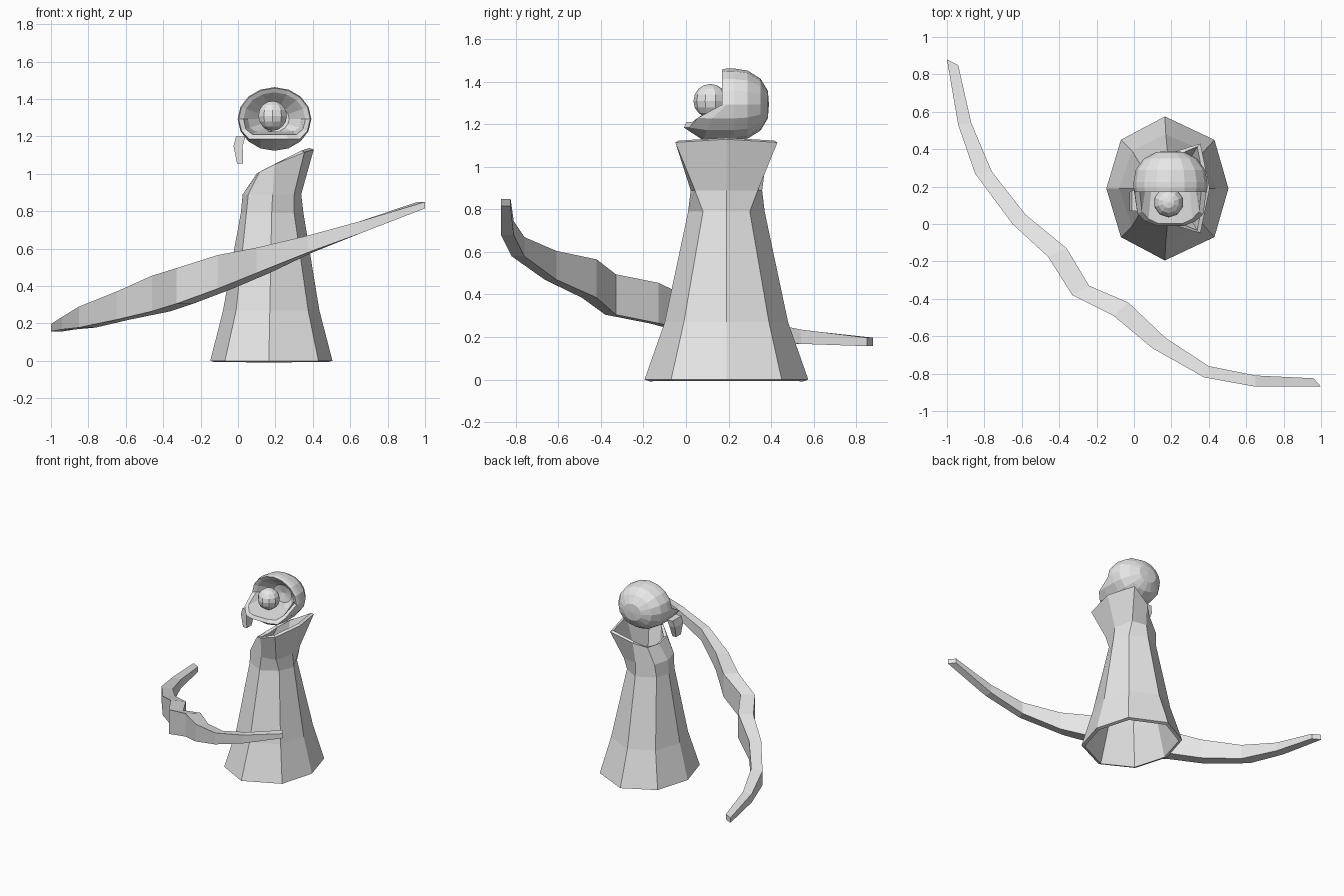
import bpy, bmesh, math

if "Cube" in bpy.data.objects:
    bpy.data.objects.remove(bpy.data.objects["Cube"])

grey = bpy.data.materials.new("plain grey")
grey.diffuse_color = (0.8, 0.8, 0.8, 1)
grey.use_nodes = True
grey.node_tree.nodes["Principled BSDF"].inputs["Base Color"].default_value = grey.diffuse_color


def finish(name, bm):
    bmesh.ops.remove_doubles(bm, verts=bm.verts[:], dist=0.0005)
    bmesh.ops.recalc_face_normals(bm, faces=bm.faces[:])
    mesh = bpy.data.meshes.new(name)
    bm.to_mesh(mesh)
    bm.free()
    mesh.materials.append(grey)
    ob = bpy.data.objects.new(name, mesh)
    bpy.context.collection.objects.link(ob)
    return ob


def loft(name, rings, caps=False):
    """Skin a list of closed rings with equal point counts."""
    bm = bmesh.new()
    vs = [[bm.verts.new(p) for p in ring] for ring in rings]
    n = len(vs[0])
    for a, b in zip(vs, vs[1:]):
        for i in range(n):
            j = (i + 1) % n
            bm.faces.new((a[i], a[j], b[j], b[i]))
    if caps:
        bm.faces.new(vs[0])
        bm.faces.new(vs[-1])
    return finish(name, bm)


# Robe: eight-sided hollow tube, flaring at the hem, with a collar raised on one side.
# Each ring lists (x, half depth, z) from left to right and is mirrored front to back.
CY = 0.19
half_rings = [
    [(-.148, 0, 0), (-.07, .26, 0), (.165, .385, 0), (.43, .26, 0), (.505, 0, 0)],
    [(-.08, 0, .27), (-.01, .20, .27), (.17, .29, .27), (.375, .20, .27), (.435, 0, .27)],
    [(.015, 0, .79), (.045, .11, .79), (.18, .18, .79), (.30, .11, .79), (.35, 0, .79)],
    [(.025, 0, .89), (.055, .12, .89), (.185, .168, .89), (.30, .148, .89), (.338, 0, .89)],
    [(.10, 0, 1.0), (.115, .12, 1.01), (.195, .19, 1.05), (.355, .24, 1.115), (.405, 0, 1.13)],
]
rings = []
for half in half_rings:
    front = [(x, CY - d, z) for x, d, z in half]
    back = [(x, CY + d, z) for x, d, z in half[-2:0:-1]]
    rings.append(front + back)
robe = loft("robe", rings)
wall = robe.modifiers.new("wall", 'SOLIDIFY')
wall.thickness = 0.025
wall.offset = -1

# Head: rounded shell lofted from the back, over the rim, into the open mouth
HX, HZ, RX, RZ, N = 0.195, 1.293, 0.197, 0.17, 16


def rim_y(s):
    """Front edge: set back at the brow, reaching forward at the jaw."""
    if s > -0.2:
        return 0.17
    return 0.055 if s > -0.5 else 0.015 if s > -0.8 else -0.01


def head_ring(g, y_of, z_min=0.0):
    pts = []
    for i in range(N):
        a = 2 * math.pi * i / N
        c, s = math.cos(a), math.sin(a)
        pts.append((HX + RX * g * c, y_of(s), max(HZ + RZ * g * s, z_min)))
    return pts


head_rings = [head_ring(g, lambda s, y=y: y) for g, y in
              ((0, .39), (.38, .385), (.72, .35), (.94, .29), (1, .225))]
head_rings += [
    head_ring(1.0, lambda s: .225 + (rim_y(s) - .225) * .6),
    head_ring(.97, rim_y, 1.185),
    head_ring(.84, lambda s: rim_y(s) + .012, 1.21),
    head_ring(.72, lambda s: .205, 1.225),
    head_ring(.4, lambda s: .27),
    head_ring(0, lambda s: .285),
]
loft("head", head_rings)

# Eye: ball held in the mouth opening
bm = bmesh.new()
bmesh.ops.create_uvsphere(bm, u_segments=10, v_segments=8, radius=0.08)
bmesh.ops.translate(bm, verts=bm.verts[:], vec=(.185, .115, 1.31))
finish("eye", bm)

# Tag: small tapered piece hanging at the left corner of the jaw
loft("jaw_tag", [
    [(x0, .07, z), (x1, .07, z), (x1, y1, z), (x0, y1, z)]
    for x0, x1, y1, z in ((-.005, .027, .13, 1.055), (-.024, .025, .17, 1.15), (-.01, .04, .18, 1.2))
], caps=True)

# Bow: bent tapering strip; outer x, y, inner x, y, bottom z, top z
bow = [
    (-1.0, .88, -.94, .85, .157, .197),
    (-.94, .53, -.87, .54, .168, .235),
    (-.85, .27, -.76, .28, .178, .29),
    (-.65, .00, -.58, .05, .22, .37),
    (-.46, -.175, -.36, -.13, .265, .455),
    (-.33, -.38, -.24, -.33, .305, .495),
    (-.11, -.49, -.03, -.42, .385, .565),
    (.10, -.665, .17, -.61, .47, .605),
    (.375, -.82, .40, -.76, .58, .67),
    (.65, -.87, .65, -.81, .68, .745),
    (1.0, -.87, .96, -.825, .815, .85),
]
loft("bow", [[(a, b, lo), (c, d, lo), (c, d, hi), (a, b, hi)]
             for a, b, c, d, lo, hi in bow], caps=True)
